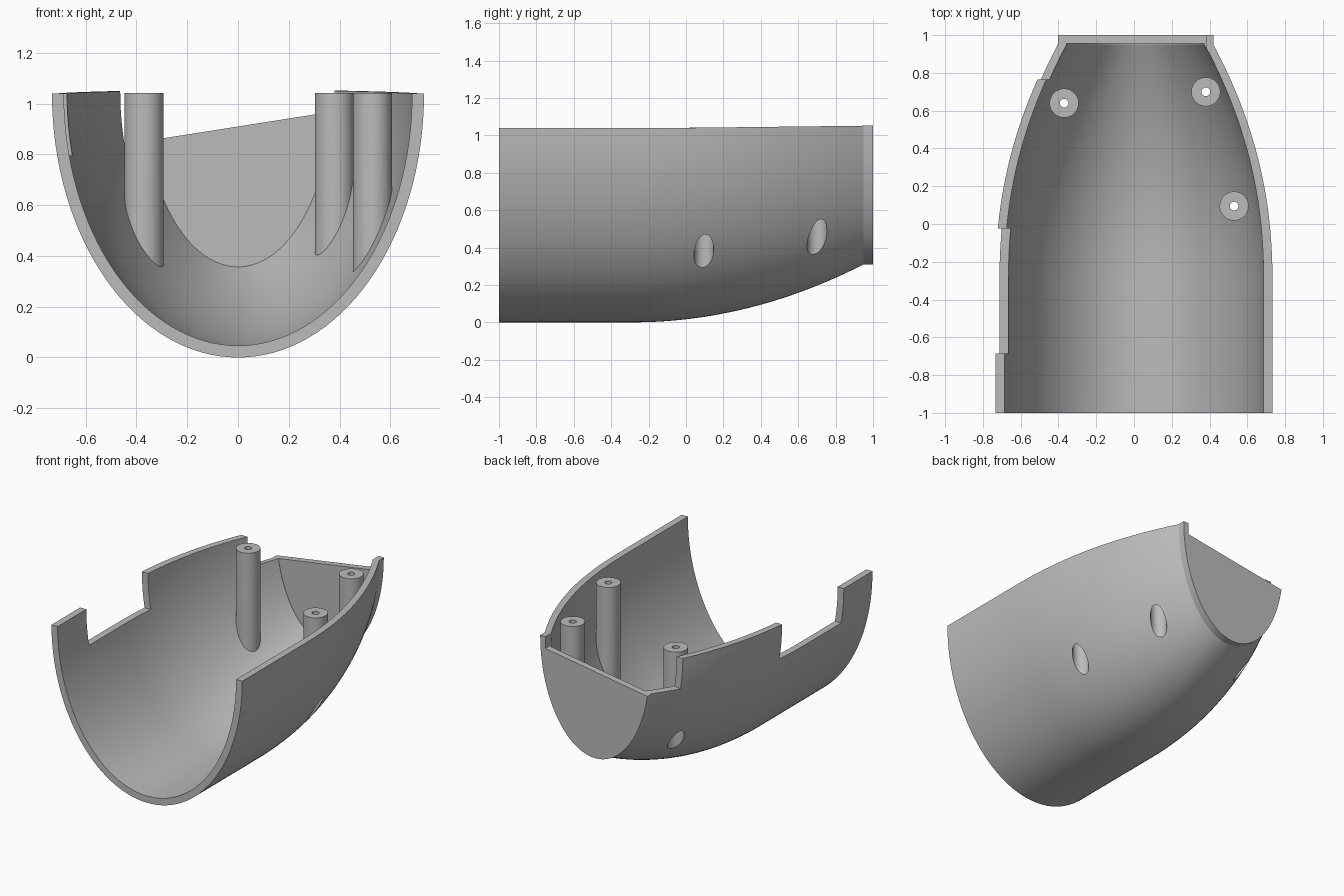
import bpy, bmesh, math

cube = bpy.data.objects.get("Cube")
if cube:
    bpy.data.objects.remove(cube, do_unlink=True)

WALL = 0.047
BACK = 0.95          # where the taper ends and the flat tail lip begins
POSTS = [("right_rear_post", -0.37, 0.64),
         ("left_rear_post", 0.38, 0.70),
         ("left_middle_post", 0.53, 0.095)]

grey = bpy.data.materials.new("plain grey plastic")
grey.use_nodes = True
grey.diffuse_color = (0.5, 0.5, 0.5, 1)
grey.node_tree.nodes["Principled BSDF"].inputs["Base Color"].default_value = (0.5, 0.5, 0.5, 1)


def make_object(name, bm):
    bmesh.ops.recalc_face_normals(bm, faces=bm.faces)
    mesh = bpy.data.meshes.new(name)
    bm.to_mesh(mesh)
    bm.free()
    mesh.materials.append(grey)
    obj = bpy.data.objects.new(name, mesh)
    bpy.context.collection.objects.link(obj)
    return obj


def loft(name, rings):
    """Closed solid skinned through equal rings of points."""
    bm = bmesh.new()
    loops = [[bm.verts.new(p) for p in ring] for ring in rings]
    n = len(loops[0])
    for a, b in zip(loops, loops[1:]):
        for i in range(n):
            j = (i + 1) % n
            bm.faces.new((a[i], a[j], b[j], b[i]))
    bm.faces.new(loops[0])
    bm.faces.new(loops[-1])
    return make_object(name, bm)


def prism(name, outline, y0, y1):
    return loft(name, [[(x, y, z) for x, z in outline] for y in (y0, y1)])


def cylinder(name, x, y, radius, z0, z1, sides=48):
    def ring(z):
        return [(x + radius * math.cos(math.tau * i / sides),
                 y + radius * math.sin(math.tau * i / sides), z) for i in range(sides)]
    return loft(name, [ring(z0), ring(z1)])


def section(y, inset, raised, steps=64):
    """Half ellipse hanging from the rim, tapering towards the tail."""
    t = max(0.0, (min(y, BACK) + 0.3) / (BACK + 0.3))
    half_width = 0.733 - 0.313 * t ** 2.15 - inset
    rim = 1.04 + 0.012 * max(0.0, y)
    depth = rim - 0.31 * t ** 2.05 - inset
    ring = [(half_width * math.cos(math.pi * i / steps), y,
             rim - depth * math.sin(math.pi * i / steps)) for i in range(steps + 1)]
    if raised:
        ring = [(half_width, y, rim + raised)] + ring + [(-half_width, y, rim + raised)]
    return ring


def hull(name, start, end, inset=0.0, raised=0.0):
    taper = [-0.3 + (BACK + 0.3) * i / 28 for i in range(29)]
    return loft(name, [section(y, inset, raised) for y in [start] + taper + [end]])


def boolean(obj, tool, operation="DIFFERENCE"):
    mod = obj.modifiers.new("cut", "BOOLEAN")
    mod.operation = operation
    mod.solver = "EXACT"
    mod.object = tool
    bpy.context.view_layer.objects.active = obj
    bpy.ops.object.modifier_apply(modifier=mod.name)


# Hollow half shell with a closed tail wall
shell = hull("shell", -1, 1)
cavity = hull("cavity_cutter", -1.1, BACK + 0.005, WALL, 0.2)

# Rectangular notch in the right rim, and the sloping cut over the tail wall
side_notch = prism("side_notch_cutter",
                   [(-1, 0.795), (-0.5, 0.795), (-0.5, 1.3), (-1, 1.3)], -0.685, -0.025)
tail_cut = prism("tail_cutter",
                 [(-1, 0.753), (0.38, 0.97), (0.38, 1.3), (-1, 1.3)], 0.765, 1.1)
cutters = [cavity, side_notch, tail_cut]
for cutter in cutters:
    boolean(shell, cutter)

# Screw posts trimmed to the shell wall, with a recess from below and a screw hole
trim = hull("post_trim", -0.9, 0.98, WALL * 0.5, 0.2)
cutters.append(trim)
parts = [shell]
for name, x, y in POSTS:
    post = cylinder(name, x, y, 0.077, 0.05, 1.043)
    recess = cylinder("recess_cutter", x, y, 0.053, -0.1, 0.85)
    bore = cylinder("bore_cutter", x, y, 0.023, -0.1, 1.2, 24)
    boolean(post, trim, "INTERSECT")
    boolean(post, recess)
    boolean(post, bore)
    boolean(shell, recess)
    cutters += [recess, bore]
    parts.append(post)

for cutter in cutters:
    bpy.data.objects.remove(cutter, do_unlink=True)

# Smooth curved surfaces, sharp rims
bpy.ops.object.select_all(action="DESELECT")
for part in parts:
    part.select_set(True)
bpy.context.view_layer.objects.active = shell
bpy.ops.object.shade_smooth_by_angle(angle=math.radians(25))
